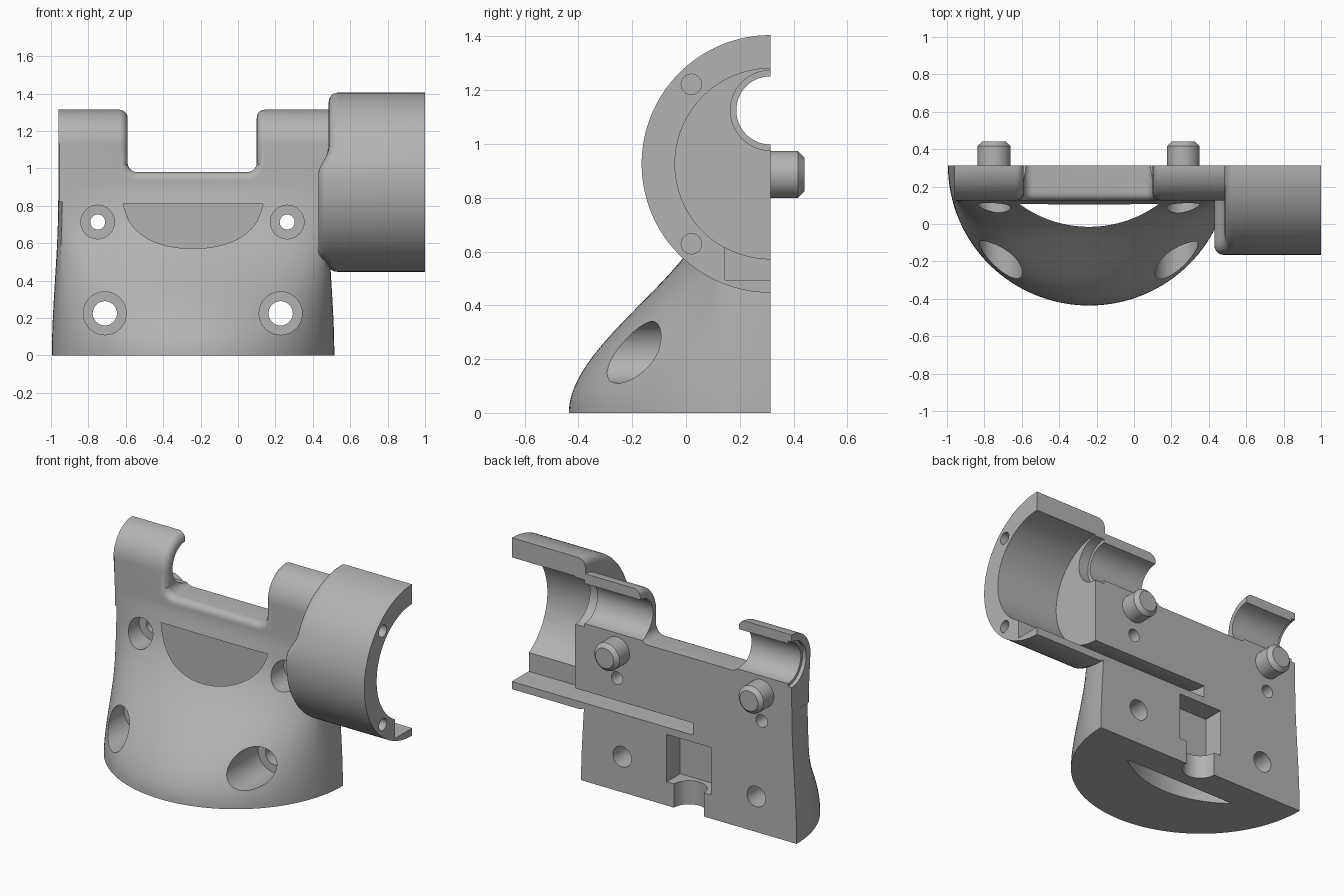
import bpy, bmesh, math
from mathutils import Vector, Matrix

cube = bpy.data.objects.get("Cube")
if cube:
    bpy.data.objects.remove(cube, do_unlink=True)

grey = bpy.data.materials.new("plain grey")
grey.use_nodes = True
colour = (0.45, 0.45, 0.45, 1)
grey.diffuse_color = colour
grey.node_tree.nodes["Principled BSDF"].inputs["Base Color"].default_value = colour

CX, BACK = -0.24, 0.314         # body centre line and split plane
FRONT = 0.125                   # front face of the upper plate


def finish(name, bm):
    bmesh.ops.recalc_face_normals(bm, faces=bm.faces)
    mesh = bpy.data.meshes.new(name)
    bm.to_mesh(mesh)
    bm.free()
    mesh.materials.append(grey)
    ob = bpy.data.objects.new(name, mesh)
    bpy.context.collection.objects.link(ob)
    return ob


def combine(target, tool, op):
    """Apply a boolean and drop the tool."""
    mod = target.modifiers.new(op.lower(), 'BOOLEAN')
    mod.object, mod.operation, mod.solver = tool, op, 'EXACT'
    bpy.context.view_layer.objects.active = target
    bpy.ops.object.modifier_apply(modifier=mod.name)
    bpy.data.objects.remove(tool, do_unlink=True)


def box(lo, hi):
    bm = bmesh.new()
    bmesh.ops.create_cube(bm, size=1)
    for v in bm.verts:
        v.co = [l if c < 0 else h for c, l, h in zip(v.co, lo, hi)]
    return finish("box_tool", bm)


def rod(axis, start, end, a, b, r, segments=48):
    """Cylinder along an axis; a, b are the other two coordinates in order."""
    bm = bmesh.new()
    bmesh.ops.create_cone(bm, cap_ends=True, segments=segments, radius1=r, radius2=r, depth=end - start)
    mid = (start + end) / 2
    rot, pos = {'x': (Matrix.Rotation(math.pi / 2, 4, 'Y'), (mid, a, b)),
                'y': (Matrix.Rotation(math.pi / 2, 4, 'X'), (a, mid, b)),
                'z': (Matrix(), (a, b, mid))}[axis]
    bmesh.ops.transform(bm, matrix=Matrix.Translation(pos) @ rot, verts=bm.verts)
    return finish("rod_tool", bm)


def prism(points, offset):
    """Extrude a closed outline of 3D points, returned as a bmesh."""
    bm = bmesh.new()
    face = bm.faces.new([bm.verts.new(p) for p in points])
    ext = bmesh.ops.extrude_face_region(bm, geom=[face], use_keep_orig=True)
    moved = [g for g in ext["geom"] if isinstance(g, bmesh.types.BMVert)]
    bmesh.ops.translate(bm, verts=moved, vec=offset)
    return bm


def round_edges(bm, rule, offset, segments=5):
    edges = [e for e in bm.edges if all(rule(*v.co) for v in e.verts)]
    bmesh.ops.bevel(bm, geom=edges, offset=offset, segments=segments, profile=0.5, affect='EDGES')


def arc(cx, cy, r, a0, a1, n=8):
    angles = [math.radians(a0 + (a1 - a0) * i / n) for i in range(n + 1)]
    return [(cx + r * math.cos(a), cy + r * math.sin(a)) for a in angles]


def smooth(t):
    t = min(max(t, 0), 1)
    return t * t * (3 - 2 * t)


# Body: half round foot flowing up into a flat plate
bm = bmesh.new()
rings = []
for k in range(31):
    z = 0.93 * k / 30
    w = 0.95 * smooth(z / 0.81) + 0.05 * smooth((z - 0.75) / 0.18)
    ring = []
    for i in range(65):
        a = math.pi * i / 64
        c, s = math.cos(a), math.sin(a)
        foot = Vector((0.755 * c, -0.75 * s))
        plate = Vector((0.72 * c, (FRONT - BACK) * min(s * 4.1, 1)))
        p = foot.lerp(plate, w)
        ring.append((CX + p.x, BACK + p.y, z))
    ring = [(ring[0][0], 0.4, z)] + ring + [(ring[-1][0], 0.4, z)]
    rings.append([bm.verts.new(p) for p in ring])
for lower, upper in zip(rings, rings[1:]):
    for i in range(len(lower)):
        j = (i + 1) % len(lower)
        bm.faces.new((lower[i], lower[j], upper[j], upper[i]))
bm.faces.new(rings[0])
bm.faces.new(rings[-1])
housing = finish("clamp_housing", bm)

# Upper plate with a rounded front edge and fillets up to the lugs
r, left, right = 0.05, 0.1, -0.59
outline = [(right - 0.1, 0.82), (right - 0.1, 0.98 + r)]
outline += arc(right + r, 0.98 + r, r, 180, 270) + arc(left - r, 0.98 + r, r, 270, 360)
outline += [(left + 0.1, 0.98 + r), (left + 0.1, 0.82)]
bm = prism([(x, FRONT, z) for x, z in outline], (0, 0.3, 0))
round_edges(bm, lambda x, y, z: y < FRONT + 0.01 and z > 0.95, 0.04)
combine(housing, finish("plate", bm), 'UNION')

# Round topped lugs, softened on their inner ends
side = [(0.45, 0.82), (FRONT, 0.82)] + arc(BACK, 1.125, BACK - FRONT, 180, 90, 20) + [(0.45, 1.314)]
for outer, inner in ((-0.96, right), (0.52, left)):
    bm = prism([(outer, y, z) for y, z in side], (inner - outer, 0, 0))
    round_edges(bm, lambda x, y, z: abs(x - inner) < 0.001 and (y < 0.44 or z > 1.2), 0.045)
    round_edges(bm, lambda x, y, z: x < -0.95 and y < FRONT + 0.001 and z < 1.13, 0.022, 2)
    combine(housing, finish("lug", bm), 'UNION')

# Half drum on the left end, its inner rim stepped back above and below
RZ, RR = 0.926, 0.479
profile = [(0.43, 0.06 * i) for i in range(1, 8)] + arc(0.48, RR - 0.05, 0.05, 180, 90, 6) + [(1, RR)]
bm = bmesh.new()
n = 128
rings = [[bm.verts.new((x, BACK + q * math.cos(math.tau * i / n), RZ + q * math.sin(math.tau * i / n)))
          for i in range(n)] for x, q in profile]
for one, two in zip(rings, rings[1:]):
    for i in range(n):
        j = (i + 1) % n
        bm.faces.new((one[i], one[j], two[j], two[i]))
bm.faces.new(rings[0])
bm.faces.new(rings[-1])
for v in bm.verts:
    if v.co.x < 0.5:
        v.co.x += 0.055 * smooth((v.co.z - 0.97) / 0.14) + 0.05 * smooth((0.55 - v.co.z) / 0.1)
bmesh.ops.triangulate(bm, faces=[f for f in bm.faces if f.calc_center_median().x < 0.6])
combine(housing, finish("drum", bm), 'UNION')

# Cuts: drum pocket, stepped shaft bore, drum screw holes
cuts = [rod('x', 0.557, 1.1, BACK, RZ, 0.355, 96),
        rod('x', -1.1, 0.7, BACK, 1.125, 0.127),
        rod('x', 0.49, 0.7, BACK, 1.125, 0.149),
        rod('x', -1.1, -0.935, BACK, 1.125, 0.145)]
cuts += [rod('x', 0.75, 1.1, 0.02, z, 0.038, 24) for z in (0.629, 1.222)]

# Crescent shaft running down through the body, closed below the plate
moon = [p for p in arc(CX, 0.615, 0.63, 220, 320, 64) if p[1] < FRONT]
moon = [(CX - 0.396, FRONT)] + moon + [(CX + 0.396, FRONT)]
cuts.append(finish("moon_tool", prism([(x, y, -0.1) for x, y in moon], (0, 0, 0.91))))

# Counterbored screw holes
for x in (-0.75, 0.263):
    cuts += [rod('y', -0.7, 0.21, x, 0.713, 0.09), rod('y', 0.1, 0.5, x, 0.713, 0.04, 32)]
for x in (-0.712, 0.228):
    cuts += [rod('y', -0.7, 0.04, x, 0.225, 0.115), rod('y', -0.1, 0.5, x, 0.225, 0.065, 32)]

# Wire channel under the drum pocket, nut pocket and half round opening in the foot
channel = [(0.145, 0.495), (0.5, 0.495), (0.5, 0.571)] + arc(BACK, RZ, 0.355, 270, 241.6, 10)
cuts += [finish("channel_tool", prism([(-0.27, y, z) for y, z in channel], (1.4, 0, 0))),
         box((0.557, 0.145, 0.495), (1.1, 0.5, 0.65)),
         box((CX - 0.155, 0.18, 0.15), (CX + 0.155, 0.5, 0.45)),
         rod('z', -0.1, 0.2, CX, BACK, 0.105),
         box((-1.5, BACK, -0.5), (1.5, 1.2, 2))]
for tool in cuts:
    combine(housing, tool, 'DIFFERENCE')


# Locating pins with chamfered tips
def pin(name, x):
    ob = rod('y', 0.29, 0.44, x, 0.887, 0.0875)
    ob.name = name
    bm = bmesh.new()
    bm.from_mesh(ob.data)
    round_edges(bm, lambda x, y, z: y > 0.43, 0.024, 1)
    bm.to_mesh(ob.data)
    bm.free()
    return ob


parts = [housing, pin("right_pin", -0.748), pin("left_pin", 0.263)]
bpy.ops.object.select_all(action='DESELECT')
for ob in parts:
    ob.select_set(True)
bpy.context.view_layer.objects.active = housing
bpy.ops.object.shade_smooth_by_angle(angle=math.radians(30))
